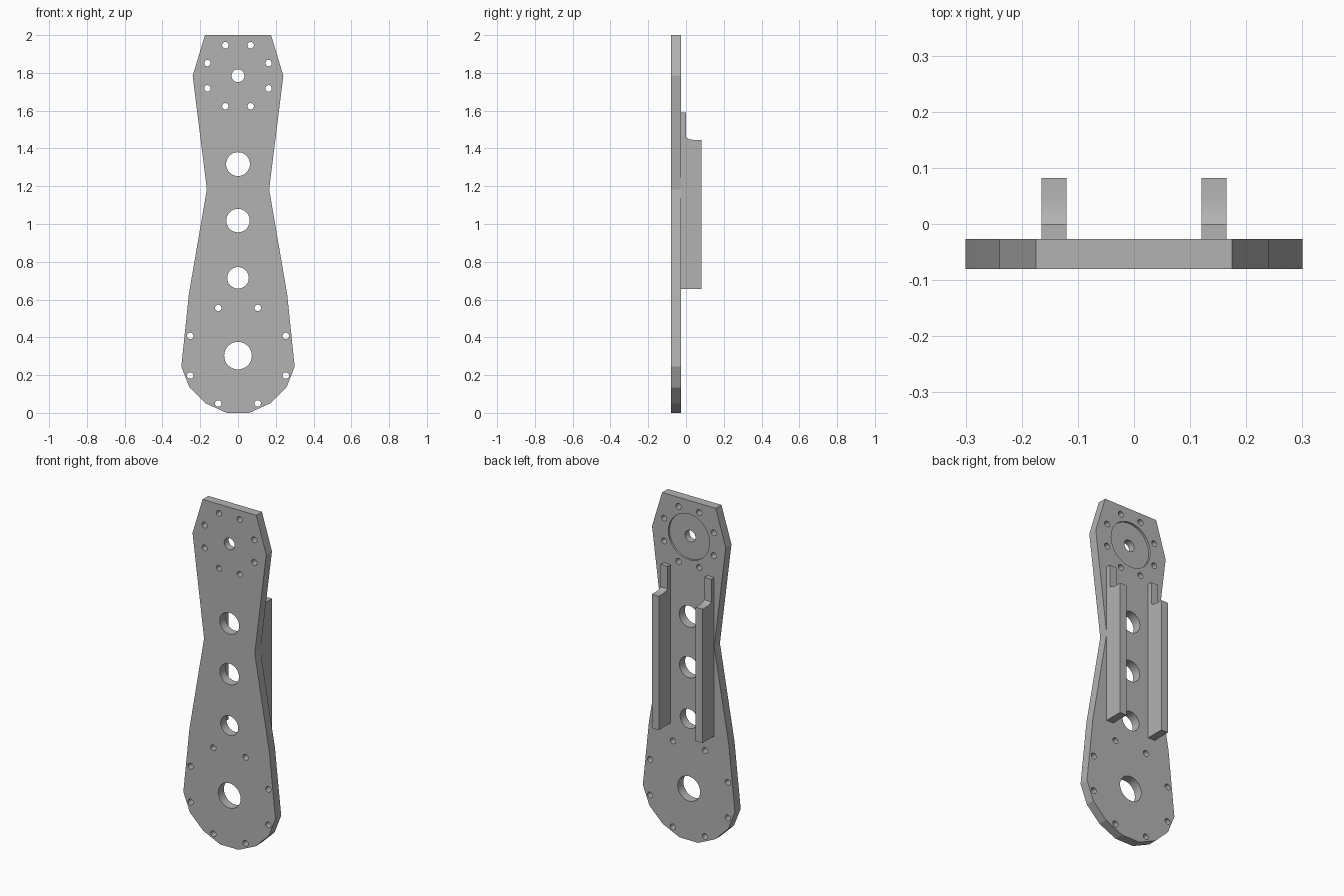
import bpy
import bmesh
from math import cos, sin, pi
from mathutils import Matrix

cube = bpy.data.objects.get("Cube")
if cube:
    bpy.data.objects.remove(cube, do_unlink=True)

GREY = (0.45, 0.45, 0.45, 1)
FRONT, BACK = -0.08, -0.027

metal = bpy.data.materials.new("plain grey")
metal.use_nodes = True
metal.diffuse_color = GREY
metal.node_tree.nodes["Principled BSDF"].inputs["Base Color"].default_value = GREY


def make_object(name, bm):
    bmesh.ops.recalc_face_normals(bm, faces=bm.faces)
    mesh = bpy.data.meshes.new(name)
    bm.to_mesh(mesh)
    bm.free()
    obj = bpy.data.objects.new(name, mesh)
    bpy.context.collection.objects.link(obj)
    mesh.materials.append(metal)
    return obj


def prism(name, points, offset):
    """Fill a closed outline and extrude it along offset."""
    bm = bmesh.new()
    face = bm.faces.new([bm.verts.new(p) for p in points])
    extruded = bmesh.ops.extrude_face_region(bm, geom=[face], use_keep_orig=True)
    verts = [g for g in extruded["geom"] if isinstance(g, bmesh.types.BMVert)]
    bmesh.ops.translate(bm, verts=verts, vec=offset)
    return make_object(name, bm)


def cut(target, discs):
    """Bore round holes given as (x, z, radius, y_start, y_end)."""
    bm = bmesh.new()
    for x, z, radius, y0, y1 in discs:
        place = Matrix.Translation((x, (y0 + y1) / 2, z)) @ Matrix.Rotation(pi / 2, 4, 'X')
        bmesh.ops.create_cone(bm, cap_ends=True, segments=48, radius1=radius,
                              radius2=radius, depth=y1 - y0, matrix=place)
    cutter = make_object("hole_cutter", bm)
    cutter.hide_render = True
    mod = target.modifiers.new("holes", 'BOOLEAN')
    mod.operation = 'DIFFERENCE'
    mod.solver = 'EXACT'
    mod.object = cutter
    bpy.context.view_layer.objects.active = target
    bpy.ops.object.modifier_apply(modifier=mod.name)
    bpy.data.objects.remove(cutter, do_unlink=True)


def bolt_ring(z, radius):
    angles = [(i + 0.5) * pi / 4 for i in range(8)]
    return [(radius * cos(a), z + radius * sin(a), 0.017) for a in angles]


# Waisted plate, mirrored from its half outline
half = [(0.175, 2.0), (0.24, 1.785), (0.165, 1.183), (0.26, 0.63),
        (0.3, 0.245), (0.257, 0.135), (0.17, 0.05), (0.06, 0)]
outline = half + [(-x, z) for x, z in reversed(half)]
plate = prism("plate", [(x, FRONT, z) for x, z in outline], (0, BACK - FRONT, 0))

# Round recess on the back, then the through holes
TOP, BOTTOM = 1.785, 0.303
cut(plate, [(0, TOP, 0.134, BACK - 0.012, 0.05)])
holes = [(0, TOP, 0.034), (0, 1.317, 0.063), (0, 1.018, 0.062),
         (0, 0.715, 0.057), (0, BOTTOM, 0.073)]
holes += bolt_ring(TOP, 0.175) + bolt_ring(BOTTOM, 0.274)
cut(plate, [(x, z, r, -0.2, 0.1) for x, z, r in holes])

# Two back rails with a thin stepped tip
profile = [(BACK, 0.657), (0.082, 0.657), (0.082, 1.445), (0.04, 1.445),
           (0.018, 1.449), (0, 1.457), (0, 1.59), (BACK, 1.59)]
rails = [prism(name, [(x, y, z) for y, z in profile], (0.045, 0, 0))
         for name, x in (("left_rail", 0.12), ("right_rail", -0.165))]

# Smooth bores with sharp rims
bpy.ops.object.select_all(action='DESELECT')
for obj in [plate] + rails:
    obj.select_set(True)
bpy.context.view_layer.objects.active = plate
bpy.ops.object.shade_smooth_by_angle(angle=pi / 12)
